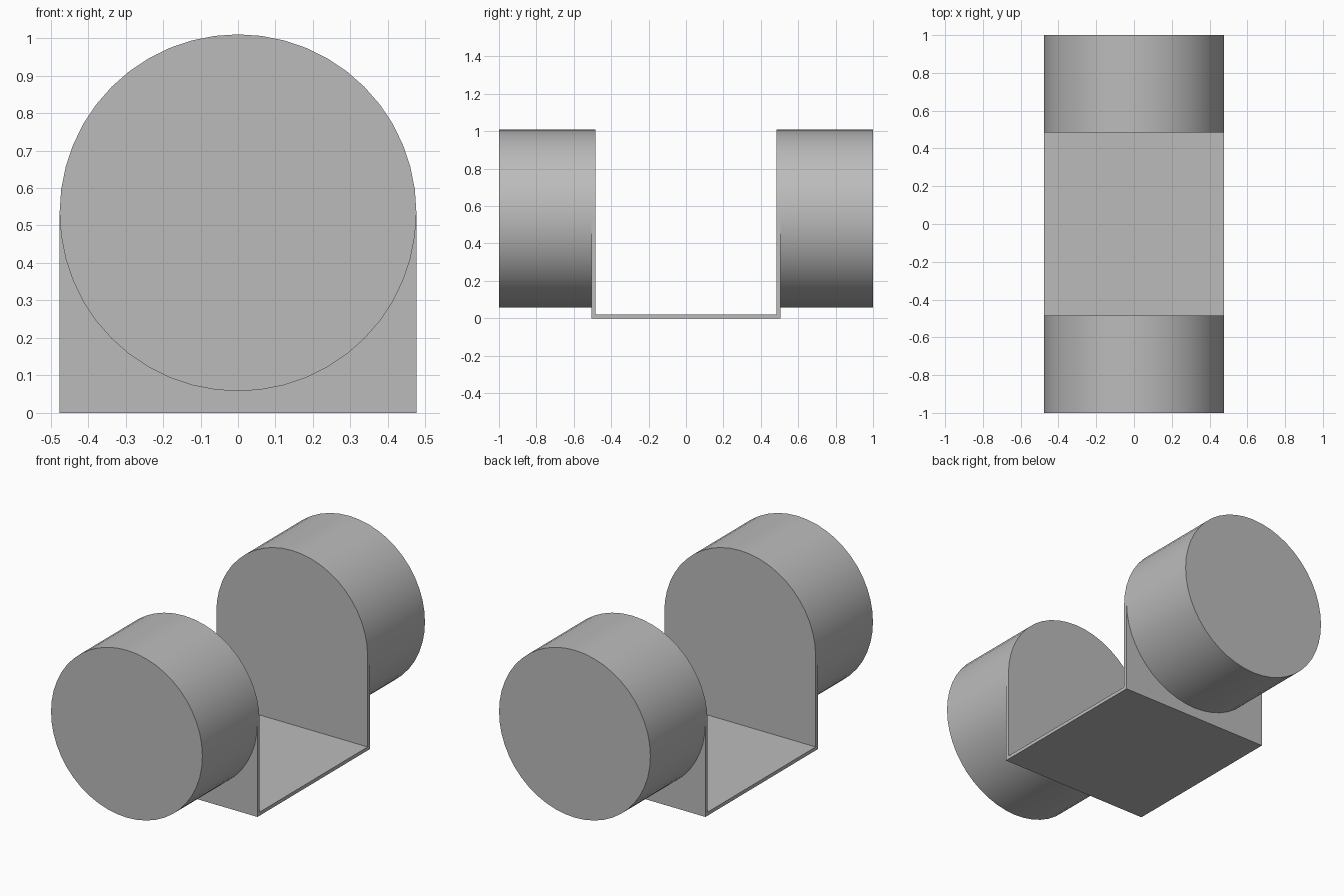
import bpy, bmesh, math

cube = bpy.data.objects.get("Cube")
if cube:
    bpy.data.objects.remove(cube, do_unlink=True)

RADIUS, AXIS_Z = 0.476, 0.534
INNER, OUTER, END = 0.485, 0.505, 1.0
SIDES = 48

grey = bpy.data.materials.new("mid grey")
grey.use_nodes = True
grey.diffuse_color = (0.5, 0.5, 0.5, 1)
grey.node_tree.nodes["Principled BSDF"].inputs["Base Color"].default_value = grey.diffuse_color


def arc(start, end, steps):
    """Points (x, z) on the drum circle between two angles."""
    angles = [start + (end - start) * i / steps for i in range(steps + 1)]
    return [(RADIUS * math.cos(a), AXIS_Z + RADIUS * math.sin(a)) for a in angles]


def extrude_profile(name, profile, y0, y1):
    """Solid made by sweeping an x-z profile along y."""
    bm = bmesh.new()
    face = bm.faces.new([bm.verts.new((x, y0, z)) for x, z in profile])
    swept = bmesh.ops.extrude_face_region(bm, geom=[face], use_keep_orig=True)["geom"]
    verts = [v for v in swept if isinstance(v, bmesh.types.BMVert)]
    bmesh.ops.translate(bm, verts=verts, vec=(0, y1 - y0, 0))
    bmesh.ops.recalc_face_normals(bm, faces=bm.faces)
    mesh = bpy.data.meshes.new(name)
    bm.to_mesh(mesh)
    bm.free()
    mesh.materials.append(grey)
    obj = bpy.data.objects.new(name, mesh)
    bpy.context.collection.objects.link(obj)
    bpy.ops.object.select_all(action="DESELECT")
    obj.select_set(True)
    bpy.context.view_layer.objects.active = obj
    bpy.ops.object.shade_smooth_by_angle(angle=math.radians(30))
    return obj


circle = arc(0, 2 * math.pi, SIDES)[:-1]
arch = [(-RADIUS, 0), (RADIUS, 0)] + arc(0, math.pi, SIDES // 2)
slab = [(-RADIUS, 0), (RADIUS, 0), (RADIUS, 0.02), (-RADIUS, 0.02)]

# Bracket base between the two upright plates
extrude_profile("bracket_base", slab, -INNER, INNER)

# Round-topped plates with a drum on the outside of each
for side, s in (("front", -1), ("back", 1)):
    extrude_profile(side + "_plate", arch, s * INNER, s * OUTER)
    extrude_profile(side + "_drum", circle, s * OUTER, s * END)
